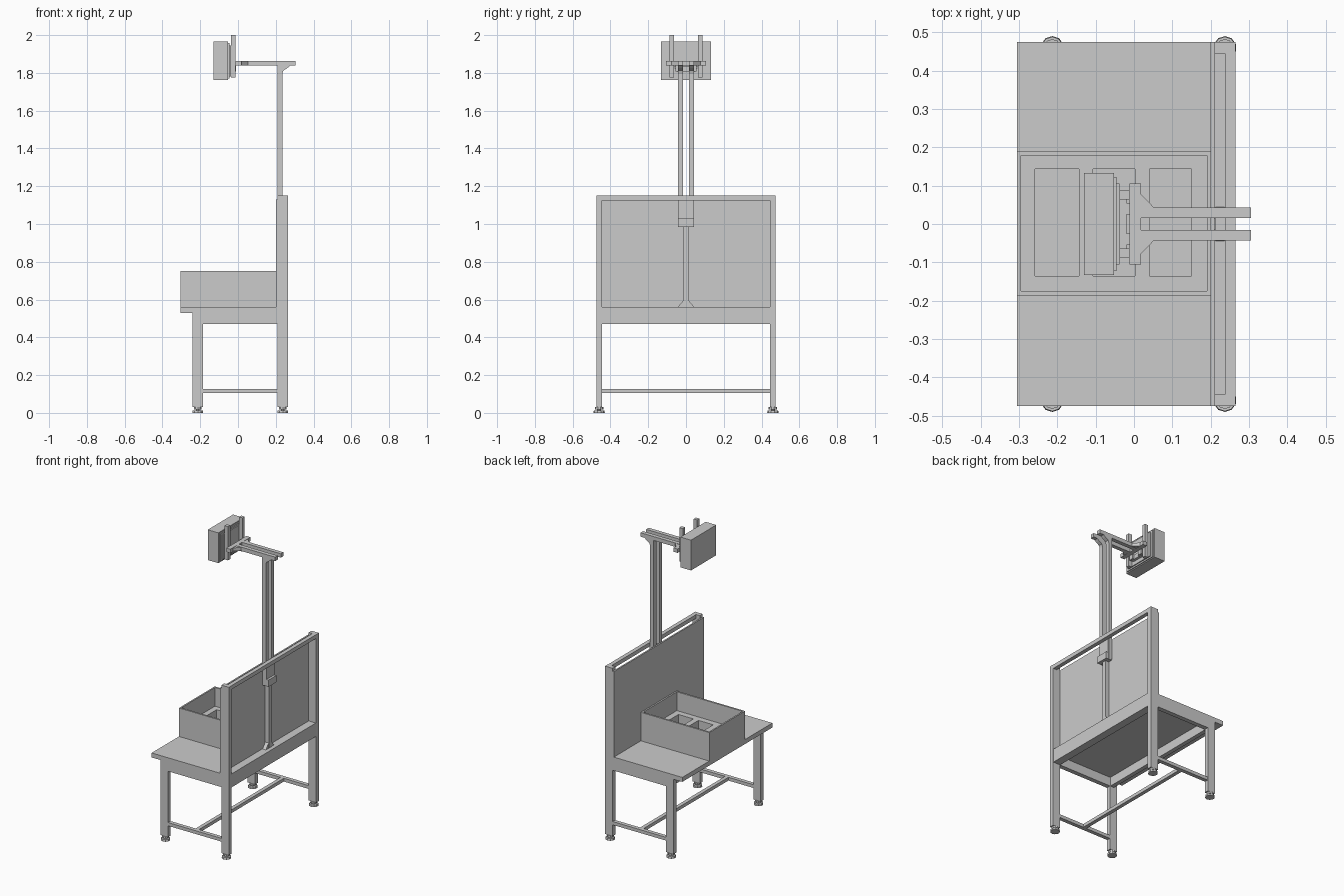
import bpy, bmesh

if "Cube" in bpy.data.objects:
    bpy.data.objects.remove(bpy.data.objects["Cube"])


def box(name, x, y, z):
    """Axis-aligned box from (min, max) ranges."""
    bm = bmesh.new()
    bmesh.ops.create_cube(bm, size=1)
    for v in bm.verts:
        v.co = [r[0] + (c + 0.5) * (r[1] - r[0]) for c, r in zip(v.co, (x, y, z))]
    return finish(name, bm)


def finish(name, bm):
    bmesh.ops.recalc_face_normals(bm, faces=bm.faces)
    me = bpy.data.meshes.new(name)
    bm.to_mesh(me)
    bm.free()
    ob = bpy.data.objects.new(name, me)
    bpy.context.collection.objects.link(ob)
    return ob


def prism(name, pts, offset):
    """Extrude a flat polygon along an offset vector."""
    bm = bmesh.new()
    f = bm.faces.new([bm.verts.new(p) for p in pts])
    r = bmesh.ops.extrude_face_region(bm, geom=[f])
    bmesh.ops.translate(bm, vec=offset, verts=[g for g in r["geom"] if isinstance(g, bmesh.types.BMVert)])
    # extrude_face_region keeps the start face, closing the prism
    return finish(name, bm)


def disc(name, x, y, z0, z1, r1, r2, sides=10):
    bm = bmesh.new()
    bmesh.ops.create_cone(bm, cap_ends=True, segments=sides, radius1=r1, radius2=r2, depth=z1 - z0)
    bmesh.ops.translate(bm, vec=(x, y, (z0 + z1) / 2), verts=bm.verts)
    return finish(name, bm)


def span(s, a, b):
    return tuple(sorted((s * a, s * b)))


# Legs, feet and rails on both ends
for s, side in ((-1, "right"), (1, "left")):
    ly = span(s, 0.445, 0.475)
    box(f"front_leg_{side}", (-0.24, -0.185), ly, (0.03, 0.53))
    box(f"rear_post_{side}", (0.21, 0.265), ly, (0.03, 1.15))
    box(f"side_apron_{side}", (-0.185, 0.21), ly, (0.47, 0.53))
    box(f"side_rail_{side}", (-0.185, 0.21), span(s, 0.447, 0.473), (0.105, 0.127))
    for fx, end in ((-0.213, "front"), (0.237, "rear")):
        disc(f"foot_pad_{end}_{side}", fx, s * 0.46, 0, 0.013, 0.03, 0.028)
        disc(f"foot_stem_{end}_{side}", fx, s * 0.46, 0.013, 0.03, 0.01, 0.01)
        disc(f"foot_nut_{end}_{side}", fx, s * 0.46, 0.018, 0.03, 0.022, 0.022)

box("long_rail", (0.0, 0.025), (-0.45, 0.45), (0.105, 0.127))
box("front_apron", (-0.215, -0.187), (-0.446, 0.446), (0.47, 0.53))
box("rear_apron", (0.21, 0.263), (-0.446, 0.446), (0.47, 0.56))
box("table_top", (-0.305, 0.21), (-0.475, 0.475), (0.53, 0.56))
box("back_panel", (0.2, 0.21), (-0.475, 0.475), (0.53, 1.13))
box("top_bar", (0.237, 0.264), (-0.446, 0.446), (1.124, 1.15))

# Open bin with four thin walls
box("bin_front", (-0.305, -0.295), (-0.187, 0.19), (0.56, 0.75))
box("bin_rear", (0.19, 0.2), (-0.187, 0.19), (0.56, 0.75))
box("bin_side_right", (-0.296, 0.191), (-0.187, -0.175), (0.56, 0.75))
box("bin_side_left", (-0.296, 0.191), (0.178, 0.19), (0.56, 0.75))

# Bin insert: a plate with three rectangular pockets
iz = (0.562, 0.625)
xs = [-0.295, -0.258, -0.143, -0.107, 0.003, 0.04, 0.15, 0.19]
for i in range(0, 8, 2):
    box(f"insert_rib_{i // 2}", (xs[i], xs[i + 1]), (-0.175, 0.178), iz)
for i in range(1, 7, 2):
    box(f"insert_edge_right_{i // 2}", (xs[i], xs[i + 1]), (-0.175, -0.135), iz)
    box(f"insert_edge_left_{i // 2}", (xs[i], xs[i + 1]), (0.143, 0.178), iz)

# Lower stem with flared base, and sliding clamp
box("column_stem", (0.21, 0.237), (-0.014, 0.014), (0.56, 1.0))
prism("stem_base", [(0.212, y, z) for y, z in
      ((-0.044, 0.56), (0.044, 0.56), (0.014, 0.595), (-0.014, 0.595))], (0.024, 0, 0))
box("clamp_back", (0.211, 0.239), (-0.042, 0.042), (0.985, 1.124))
box("clamp_lower", (0.237, 0.255), (-0.042, 0.042), (0.985, 1.03))

# Twin posts, twin arms, corner braces and head uprights
for s, side in ((-1, "right"), (1, "left")):
    py = span(s, 0.016, 0.043)
    box(f"column_post_{side}", (0.208, 0.235), py, (0.99, 1.84))
    box(f"arm_{side}", (0.015, 0.305), py, (1.838, 1.864))
    prism(f"arm_brace_{side}", [(x, py[0], z) for x, z in
          ((0.235, 1.795), (0.235, 1.838), (0.275, 1.838), (0.262, 1.826), (0.24, 1.812))],
          (0, py[1] - py[0], 0))
    prism(f"crossbar_gusset_{side}", [(x, s * y, 1.84) for x, y in
          ((0.018, 0.078), (0.018, 0.043), (0.052, 0.043))], (0, 0, 0.022))
    box(f"head_upright_{side}", (-0.038, -0.012), span(s, 0.064, 0.088), (1.775, 2.0))
    box(f"head_spacer_{side}", (-0.04, -0.01), span(s, 0.025, 0.055), (1.808, 1.838))
box("crossbar", (-0.012, 0.018), (-0.106, 0.106), (1.838, 1.864))

# Head: cased unit with stepped back plates
box("head_case", (-0.13, -0.052), (-0.133, 0.133), (1.763, 1.965))
box("head_back_plate", (-0.052, -0.045), (-0.122, 0.122), (1.77, 1.957))
box("head_mount_plate", (-0.045, -0.038), (-0.105, 0.105), (1.78, 1.945))
prism("head_lower_bracket", [(-0.04, y, z) for y, z in
      ((-0.07, 1.835), (0.07, 1.835), (0.045, 1.805), (-0.045, 1.805))], (0.02, 0, 0))
